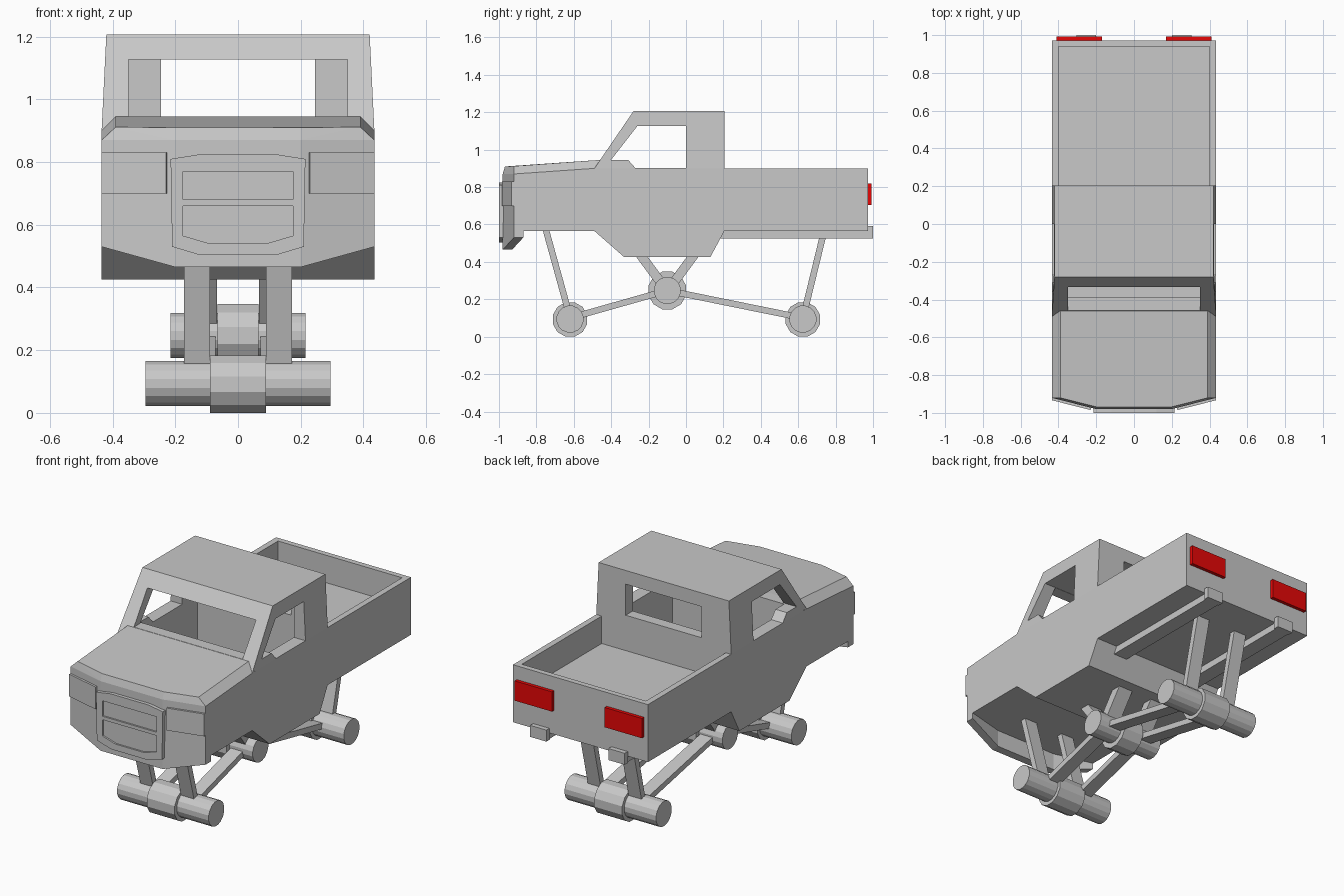
import bpy, bmesh, math
from mathutils import Vector

if "Cube" in bpy.data.objects:
    bpy.data.objects.remove(bpy.data.objects["Cube"])


def material(name, rgb):
    m = bpy.data.materials.new(name)
    m.diffuse_color = (*rgb, 1)
    m.use_nodes = True
    m.node_tree.nodes["Principled BSDF"].inputs["Base Color"].default_value = m.diffuse_color
    return m


GREY = material("body_grey", (0.58, 0.58, 0.58))
RED = material("tail_red", (0.8, 0.002, 0.002))


def finish(name, bm, mat):
    bmesh.ops.recalc_face_normals(bm, faces=bm.faces[:])
    me = bpy.data.meshes.new(name)
    bm.to_mesh(me)
    bm.free()
    me.materials.append(mat)
    ob = bpy.data.objects.new(name, me)
    bpy.context.collection.objects.link(ob)
    return ob


def prism(name, pts, axis, a, b, mat=GREY, edit=None):
    """Extrude a 2D outline along one axis from a to b."""
    bm = bmesh.new()
    rings = []
    for t in (a, b):
        ring = []
        for p in pts:
            co = list(p)
            co.insert(axis, t)
            ring.append(bm.verts.new(co))
        rings.append(ring)
    bm.faces.new(rings[0])
    bm.faces.new(rings[1])
    n = len(pts)
    for i in range(n):
        j = (i + 1) % n
        bm.faces.new((rings[0][i], rings[0][j], rings[1][j], rings[1][i]))
    if edit:
        edit(bm)
    return finish(name, bm, mat)


def box(name, x, y, z, mat=GREY):
    return prism(name, [(x[0], y[0]), (x[1], y[0]), (x[1], y[1]), (x[0], y[1])],
                 2, z[0], z[1], mat)


def hull(name, half):
    """Convex solid from points mirrored in x."""
    bm = bmesh.new()
    for x, y, z in half:
        for s in (1, -1):
            bm.verts.new((s * x, y, z))
    bmesh.ops.convex_hull(bm, input=bm.verts[:])
    bmesh.ops.dissolve_limit(bm, angle_limit=0.01, verts=bm.verts[:], edges=bm.edges[:])
    return finish(name, bm, GREY)


def boolean(ob, other, op="DIFFERENCE"):
    other.hide_render = True
    mod = ob.modifiers.new("bool", "BOOLEAN")
    mod.operation, mod.solver, mod.object = op, "EXACT", other
    bpy.context.view_layer.objects.active = ob
    bpy.ops.object.modifier_apply(modifier=mod.name)
    bpy.data.objects.remove(other)


def cylinder(name, y, z, r, half, sides=12):
    pts = [(y + r * math.cos((i + 0.5) * math.tau / sides),
            z + r * math.sin((i + 0.5) * math.tau / sides)) for i in range(sides)]
    return prism(name, pts, 0, -half, half)


def beam(name, p, q, w, x0, x1):
    """Flat bar between two (y, z) points."""
    p, q = Vector(p), Vector(q)
    d = (q - p).normalized() * w / 2
    n = Vector((-d.y, d.x))
    return prism(name, [p + n, p - n, q - n, q + n], 0, x0, x1)


# Cab shell, sides leaning in above the belt line
def taper(bm):
    bmesh.ops.connect_verts(bm, verts=[v for v in bm.verts if abs(v.co.z - 0.9) < 1e-4])
    for v in bm.verts:
        if v.co.z > 1.1:
            v.co.x *= 0.42 / 0.435


cab = prism("truck_body", [(-.49, .90), (-.28, 1.207), (.205, 1.207), (.205, .90),
                           (.205, .565), (.13, .425), (-.33, .425), (-.49, .565)],
            0, -.435, .435, edit=taper)

# Cab interior, then window openings with a raised front door corner
boolean(cab, prism("cab_space", [(-.39, .495), (-.39, .95), (-.26, 1.128),
                                 (.14, 1.128), (.14, .495)], 0, -.36, .36))
boolean(cab, prism("side_window_cut", [(-.40, .946), (-.31, .946), (-.27, .901), (0, .901),
                                       (0, 1.126), (-.26, 1.126)], 0, -.6, .6))
boolean(cab, box("windshield_cut", (-.35, .35), (-.6, -.2), (.946, 1.127)))
boolean(cab, box("rear_window_cut", (-.245, .245), (.1, .3), (.946, 1.127)))

# Cargo bed
bed = box("bed", (-.435, .435), (.15, .972), (.565, .90))
boolean(bed, box("bed_cut", (-.40, .40), (.17, .94), (.74, 1.0)))
boolean(cab, bed, "UNION")

# Hood and nose
hood = hull("hood", [(.435, -.92, .565), (.2, -.98, .565), (.435, -.46, .565),
                     (.435, -.92, .87), (.435, -.46, .902), (.39, -.46, .945),
                     (.39, -.92, .912), (.2, -.98, .87), (.2, -.968, .91)])
boolean(cab, hood, "UNION")


# Bumper lip, swept back at the corners
def sweep(bm):
    for s in (1, -1):
        bmesh.ops.connect_verts(bm, verts=[v for v in bm.verts if abs(v.co.x - s * .2) < 1e-4])
    for v in bm.verts:
        if abs(v.co.x) > .4:
            v.co.y += .06


prism("front_bumper", [(-.435, .566), (-.435, .53), (-.2, .465), (.2, .465), (.435, .53),
                       (.435, .566), (.2, .566), (-.2, .566)], 1, -.98, -.93, edit=sweep)

# Grille with two recessed slots
grille = prism("grille", [(-.215, .81), (-.12, .825), (.12, .825), (.215, .81),
                          (.21, .53), (.12, .503), (-.12, .503), (-.21, .53)], 1, -1.0, -.97)
boolean(grille, box("slot_cut", (-.175, .175), (-1.1, -.99), (.68, .77)))
boolean(grille, prism("slot_cut", [(-.175, .66), (.175, .66), (.175, .565), (.09, .54),
                                   (-.09, .54), (-.175, .565)], 1, -1.1, -.99))

# Mirrored pairs
for s, side in ((1, "right"), (-1, "left")):
    prism(f"headlight_{side}", [(s * .23, -.985), (s * .435, -.933), (s * .435, -.915),
                                (s * .225, -.965)], 2, .70, .83)
    box(f"tail_light_{side}", (s * .17, s * .41), (.965, .992), (.705, .82), RED)
    box(f"frame_rail_{side}", (s * .207, s * .298), (.16, .975), (.525, .57))
    box(f"rail_cap_{side}", (s * .2, s * .305), (.968, 1.0), (.525, .592))
    # Axle legs, centre struts and links to the centre pivot
    beam(f"front_leg_{side}", (-.63, .14), (-.757, .60), .034, s * .09, s * .173)
    beam(f"rear_leg_{side}", (.635, .14), (.747, .60), .034, s * .09, s * .173)
    beam(f"centre_strut_front_{side}", (-.12, .27), (-.26, .46), .05, s * .067, s * .16)
    beam(f"centre_strut_rear_{side}", (-.08, .27), (.06, .46), .05, s * .067, s * .16)
    beam(f"front_link_{side}", (-.62, .10), (-.10, .247), .034, s * .072, s * .15)
    beam(f"rear_link_{side}", (.625, .10), (-.10, .247), .034, s * .072, s * .15)

# Axles and hubs
for name, y in (("front", -.62), ("rear", .625)):
    cylinder(f"{name}_axle", y, .094, .073, .295, 16)
    cylinder(f"{name}_hub", y, .092, .095, .09)
cylinder("centre_axle", -.10, .247, .073, .215, 16)
cylinder("centre_hub", -.10, .247, .104, .065)
